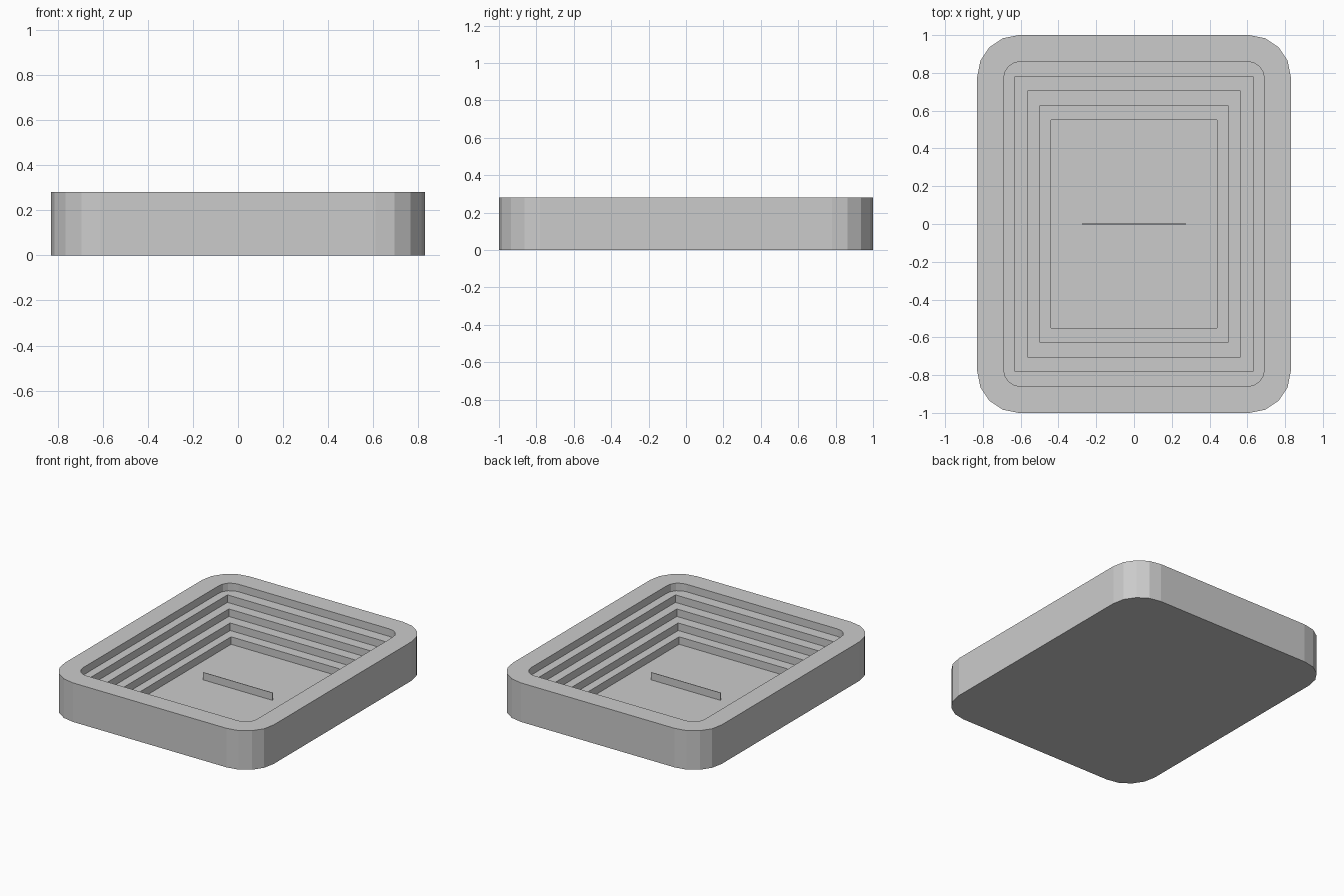
import bpy, bmesh, math

cube = bpy.data.objects.get("Cube")
if cube:
    bpy.data.objects.remove(cube, do_unlink=True)

# Single flat grey
grey = bpy.data.materials.new("plain_grey")
grey.use_nodes = True
grey.diffuse_color = (0.6, 0.6, 0.6, 1)
grey.node_tree.nodes["Principled BSDF"].inputs["Base Color"].default_value = (0.6, 0.6, 0.6, 1)

HEIGHT, FLOOR, SEGMENTS = 0.28, 0.01, 4


def make_object(name, bm):
    bmesh.ops.recalc_face_normals(bm, faces=bm.faces)
    mesh = bpy.data.meshes.new(name)
    bm.to_mesh(mesh)
    bm.free()
    mesh.materials.append(grey)
    obj = bpy.data.objects.new(name, mesh)
    bpy.context.collection.objects.link(obj)
    return obj


def ring(bm, hx, hy, radius, z):
    """Rectangle loop with rounded corners; zero radius gives sharp ones."""
    verts = []
    for corner, (sx, sy) in enumerate([(1, 1), (-1, 1), (-1, -1), (1, -1)]):
        for i in range(SEGMENTS + 1):
            a = math.pi / 2 * (corner + i / SEGMENTS)
            verts.append(bm.verts.new((sx * (hx - radius) + radius * math.cos(a),
                                       sy * (hy - radius) + radius * math.sin(a), z)))
    return verts


# Basin: outer wall, flat rim, then steps going down to the floor
steps = [(0.69, 0.86, 0.09), (0.63, 0.78, 0), (0.565, 0.703, 0),
         (0.50, 0.626, 0), (0.44, 0.55, 0)]
drop = (HEIGHT - FLOOR) / len(steps)

bm = bmesh.new()
rings = [ring(bm, 0.83, 1.0, 0.22, 0), ring(bm, 0.83, 1.0, 0.22, HEIGHT)]
for i, (hx, hy, radius) in enumerate(steps):
    rings.append(ring(bm, hx, hy, radius, HEIGHT - drop * i))
    rings.append(ring(bm, hx, hy, radius, HEIGHT - drop * (i + 1)))
for a, b in zip(rings, rings[1:]):
    for i in range(len(a)):
        j = (i + 1) % len(a)
        bm.faces.new((a[i], a[j], b[j], b[i]))
bm.faces.new(rings[0])
bm.faces.new(rings[-1])
bmesh.ops.remove_doubles(bm, verts=bm.verts, dist=0.0001)
make_object("stepped_basin", bm)

# Thin upright divider in the middle of the floor
bm = bmesh.new()
bmesh.ops.create_cube(bm, size=1)
bmesh.ops.scale(bm, vec=(0.55, 0.004, drop), verts=bm.verts)
divider = make_object("floor_divider", bm)
divider.location.z = FLOOR + drop / 2
